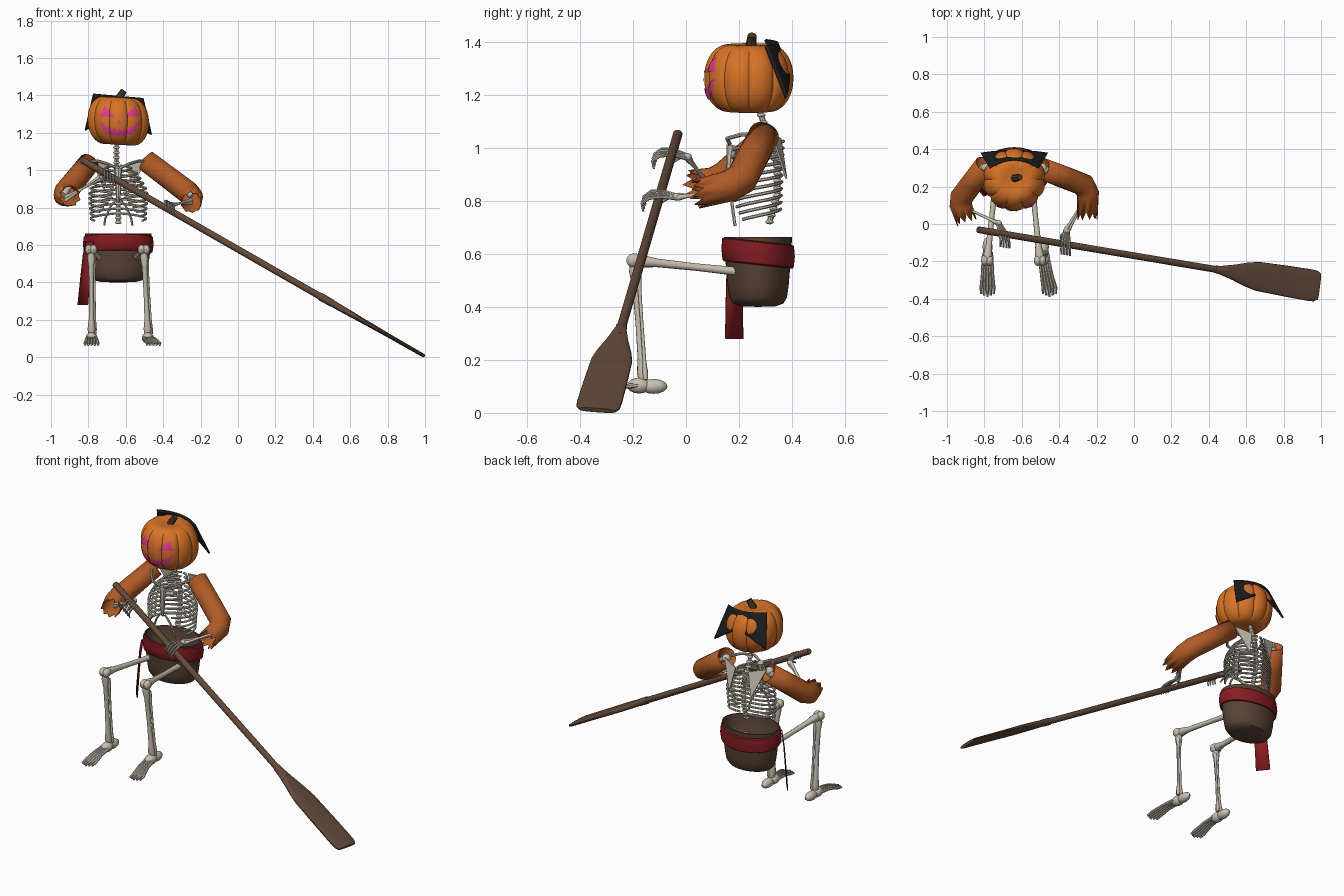
import bpy, bmesh, math, random
from mathutils import Vector as V, Matrix
from mathutils.bvhtree import BVHTree

if "Cube" in bpy.data.objects:
    bpy.data.objects.remove(bpy.data.objects["Cube"])
random.seed(4)
PI = math.pi

def mat(name, c):
    m = bpy.data.materials.new(name)
    m.diffuse_color = (*c, 1)
    m.use_nodes = True
    m.node_tree.nodes["Principled BSDF"].inputs["Base Color"].default_value = m.diffuse_color
    return m

BONE = mat("bone", (0.58, 0.53, 0.44))
ORANGE = mat("pumpkin orange", (0.68, 0.17, 0.02))
SLEEVE = mat("rust cloth", (0.44, 0.105, 0.02))
WOOD = mat("oar wood", (0.125, 0.068, 0.042))
BROWN = mat("brown cloth", (0.10, 0.056, 0.036))
RED = mat("red sash", (0.24, 0.012, 0.016))
BLACK = mat("black cloth", (0.012, 0.012, 0.013))
PINK = mat("pink glow", (0.75, 0.045, 0.26))
STEM = mat("stem brown", (0.075, 0.042, 0.022))
CX = -0.64  # body centre line

def finish(bm, name, m, thick=0):
    bmesh.ops.remove_doubles(bm, verts=bm.verts, dist=1e-5)
    bmesh.ops.recalc_face_normals(bm, faces=bm.faces)
    me = bpy.data.meshes.new(name)
    bm.to_mesh(me)
    bm.free()
    me.materials.append(m)
    ob = bpy.data.objects.new(name, me)
    bpy.context.collection.objects.link(ob)
    if thick:
        s = ob.modifiers.new("thickness", 'SOLIDIFY')
        s.thickness = thick
    return ob

def grid(bm, f, nu, nv, closed=True, caps=False):
    """Surface from f(i, j): nu points around, nv rows along."""
    rows = [[bm.verts.new(f(i, j)) for i in range(nu)] for j in range(nv)]
    for a, b in zip(rows, rows[1:]):
        for i in range(nu if closed else nu - 1):
            k = (i + 1) % nu
            bm.faces.new((a[i], a[k], b[k], b[i]))
    if caps:
        bm.faces.new(rows[0])
        bm.faces.new(rows[-1])

def tube(bm, pts, radii, n=8, caps=True, jag=0):
    pts = [V(p) for p in pts]
    L = len(pts)
    if not isinstance(radii, (list, tuple)):
        radii = [radii] * L
    frames, a = [], None
    for k in range(L):
        t = V((0, 0, 0))
        if k: t += (pts[k] - pts[k - 1]).normalized()
        if k < L - 1: t += (pts[k + 1] - pts[k]).normalized()
        t.normalize()
        a = t.orthogonal() if a is None else a - t * a.dot(t)
        a.normalize()
        frames.append((t, a.copy(), t.cross(a)))
    def f(i, j):
        t, u, w = frames[j]
        ang = 2 * PI * i / n
        p = pts[j] + (u * math.cos(ang) + w * math.sin(ang)) * radii[j]
        if jag and j == L - 1:
            p += t * jag * ((1 if i % 2 else -1) + random.uniform(-.4, .4))
        return p
    grid(bm, f, n, L, True, caps)

def ball(bm, c, s):
    bmesh.ops.create_uvsphere(bm, u_segments=12, v_segments=8, radius=1,
        matrix=Matrix.Translation(c) @ Matrix.Diagonal((*s, 1)))

def long_bone(bm, a, b, r, n=10):
    a, b = V(a), V(b)
    tube(bm, [a.lerp(b, t) for t in (0, .06, .18, .5, .82, .94, 1)],
         [r * k for k in (1.2, 1.5, 1, .85, 1, 1.5, 1.2)], n)

# pumpkin head, lobed and slightly tilted
def pumpkin(i, j, nu=120, nv=32):
    az, ph = 2 * PI * i / nu, PI * j / (nv - 1)
    s, c = math.sin(ph), math.cos(ph)
    r = s ** .8 * (.93 + .07 * abs(math.sin(5 * az)) ** .6)
    x, y = .168 * r * math.cos(az), .168 * r * math.sin(az)
    z = math.copysign(abs(c) ** .9, c) * .148 * (1 - .2 * math.exp(-(s / .4) ** 2))
    return V((CX + x, .237 + y, 1.263 + z - .06 * x))
bm = bmesh.new()
grid(bm, pumpkin, 120, 32)
bmesh.ops.remove_doubles(bm, verts=bm.verts, dist=1e-5)
skin = BVHTree.FromBMesh(bm)
finish(bm, "pumpkin_head", ORANGE)
bm = bmesh.new()
tube(bm, [(CX, .245, 1.36), (CX + .005, .245, 1.39), (CX + .03, .25, 1.425)], [.026, .02, .017], 8)
finish(bm, "pumpkin_stem", STEM)

# carved face: thin plates laid on the skin, columns are (x, low, high)
def plate(name, cols, side=1):
    N, M = 8 * (len(cols) - 1) + 1, 8
    def f(i, j):
        k = min(i // 8, len(cols) - 2)
        t = i / 8 - k
        x, lo, hi = (p + (q - p) * t for p, q in zip(cols[k], cols[k + 1]))
        x, z = -.633 + side * x, lo + (hi - lo) * j / (M - 1)
        hit = skin.ray_cast(V((x, -1, z)), V((0, 1, 0)))[0]
        return hit + V((0, -.005, 0))
    bm = bmesh.new()
    grid(bm, f, N, M, False)
    finish(bm, name, PINK)
for s, n in ((1, "left"), (-1, "right")):
    plate(n + "_eye", [(.028, 1.284, 1.288), (.082, 1.288, 1.345), (.104, 1.288, 1.292)], s)
    plate(n + "_mouth", [(0, 1.182, 1.222), (.014, 1.182, 1.208), (.028, 1.184, 1.226), (.042, 1.186, 1.212),
                         (.056, 1.19, 1.234), (.07, 1.198, 1.226), (.084, 1.207, 1.248), (.108, 1.255, 1.262)], s)
plate("nose", [(-.012, 1.25, 1.252), (0, 1.25, 1.27), (.012, 1.25, 1.252)])

# black head cloth: tilted sheet at the back, the pumpkin bulges through it
def cloth(i, j):
    u, v = i / 12 - 1, j / 12
    v *= .55 + .45 * abs(u) ** 1.5
    return V((CX + u * (.135 + .045 * v), .348 + .078 * v - .045 * u * u, 1.398 - .195 * v - .012 * u))
bm = bmesh.new()
grid(bm, cloth, 25, 13, False)
finish(bm, "head_cloth", BLACK, .01)

# spine
bm = bmesh.new()
spine = [V((CX - .01, .275, 1.15)), V((CX - .01, .31, 1.04)), V((CX, .345, .93)), V((CX, .345, .82)), V((CX, .315, .72))]
tube(bm, spine, .011, 8)
for k in range(17):
    t = k / 16.01 * 4
    p = spine[int(t)].lerp(spine[int(t) + 1], t % 1)
    ball(bm, p, (.018, .016, .009))
finish(bm, "spine", BONE)

# rib cage
bm = bmesh.new()
for k in range(11):
    t = k / 10
    w = .07 + .085 * min(1, t * 2.2) ** .7 - .02 * max(0, t - .6)
    end = PI * (.94 if k < 6 else .94 - .055 * (k - 5))
    drop = .035 + .03 * t
    for s in (1, -1):
        pts = []
        for q in range(17):
            a = .1 + (end - .1) * q / 16
            pts.append((CX + s * w * math.sin(a), .262 + .096 * math.cos(a) + .01 * (1 - t),
                        1.025 - .255 * t - drop * (a / PI) ** 1.2))
        tube(bm, pts, .0065, 6)
for s in (1, -1):  # cartilage along the lower edge
    tube(bm, [(CX + s * .015, .168, .84), (CX + s * .045, .172, .80), (CX + s * .07, .18, .74), (CX + s * .075, .185, .705)], .006, 6)
finish(bm, "ribs", BONE)
bm = bmesh.new()
tube(bm, [(CX, .175, 1.01), (CX, .168, .96), (CX, .164, .89), (CX, .168, .83)], [.022, .016, .015, .008], 8)
finish(bm, "sternum", BONE)

# shoulder blades and collar bones
bm = bmesh.new()
for s in (1, -1):
    tri = [V((CX + s * x, y, z)) for x, y, z in ((.045, .36, 1.035), (.145, .325, 1.06), (.075, .382, .885))]
    grid(bm, lambda i, j: tri[i] + V((0, -.008 * j, 0)), 3, 2, True, True)
    tube(bm, [(CX + s * .015, .165, 1.015), (CX + s * .06, .155, 1.035), (CX + s * .11, .21, 1.05), (CX + s * .16, .29, 1.05)], .008, 8)
    ball(bm, (CX + s * .15, .3, 1.045), (.025, .025, .025))
finish(bm, "shoulder_bones", BONE)

# oar axis
O0, O1 = V((-.835, -.03, 1.055)), V((.99, -.335, .01))
D = (O1 - O0).normalized()
W = (V((0, 1, 0)) - D * D.y).normalized()
NN = D.cross(W)
bm = bmesh.new()
S = O0.lerp(O1, .72)
tube(bm, [O0, O0 + D * .006, O0.lerp(O1, .7), S], [.015, .018, .018, .019], 14)
tube(bm, [O0.lerp(O1, .695), O0.lerp(O1, .7), O0.lerp(O1, .735)], [.019, .022, .02], 14)
finish(bm, "oar_shaft", WOOD)
BL = [(.705, .02, .018), (.75, .042, .018), (.79, .066, .016), (.82, .078, .014), (.9, .083, .011), (.97, .085, .01), (.99, .083, .01), (1, .07, .009)]
def blade(i, j):
    t, hw, th = BL[j]
    a = 2 * PI * i / 24
    c, s = math.cos(a), math.sin(a)
    return O0.lerp(O1, t) + W * hw * math.copysign(abs(c) ** .7, c) + NN * th * math.copysign(abs(s) ** .7, s)
bm = bmesh.new()
grid(bm, blade, 24, len(BL), True, True)
finish(bm, "oar_blade", WOOD)

# arms: sleeve, forearm bones and gripping hand
arms = {"left": [(-.49, .295, 1.05), (-.245, .2, .865), (-.25, .05, .828), (-.36, -.035, .815), (-.005, 0)],
        "right": [(-.795, .315, 1.04), (-.935, .125, .868), (-.9, .03, .862), (-.725, .005, .965), (.035, .01)]}
for side, (sh, el, cuff, wr, (dx, dz)) in arms.items():
    sh, el, cuff, wr = V(sh), V(el), V(cuff), V(wr)
    bm = bmesh.new()
    tube(bm, [sh, sh.lerp(el, .5), sh.lerp(el, .9), el.lerp(cuff, .25), cuff], [.058, .06, .062, .06, .056], 18, False, .02)
    finish(bm, side + "_sleeve", SLEEVE, .005)
    bm = bmesh.new()
    long_bone(bm, sh, el, .014)
    e = el.lerp(cuff, .3) - V((0, 0, .02))
    for o in (.009, -.009):
        long_bone(bm, e + V((0, 0, o)), wr + D * o, .0075)
    ball(bm, wr, (.019, .017, .015))
    for k in range(4):
        o = D * (k - 1.5) * .018 + V((dx, 0, dz))
        tube(bm, [wr + D * (k - 1.5) * .008, wr + o * .8 + V((0, -.055, .01)), wr + o + V((0, -.1, .008)),
                  wr + o + V((0, -.128, -.012)), wr + o + V((0, -.122, -.042))], [.007, .007, .0065, .006, .004], 7)
    tube(bm, [wr, wr - D * .03 + V((dx, -.03, -.015)), wr - D * .025 + V((dx, -.075, -.04))], [.007, .007, .005], 7)
    finish(bm, side + "_arm_bones", BONE)

# seat-shaped breeches, hollow on top
PY = .272
pot = [(.02, .40), (.5, .402), (.74, .412), (.85, .435), (.9, .48), (.96, .57), (1, .663), (.96, .663), (.9, .55), (.7, .5), (.02, .49)]
bm = bmesh.new()
grid(bm, lambda i, j: V((CX + .178 * pot[j][0] * math.cos(i * PI / 24), PY + .128 * pot[j][0] * math.sin(i * PI / 24), pot[j][1])),
     48, len(pot), True, True)
finish(bm, "breeches", BROWN)

# red sash and hanging tail
band = [(.96, -.045), (1.0, -.04), (1.035, 0), (1.01, .04), (.96, .045)]
def sash(i, j):
    a, (k, z) = i * PI / 24, band[j]
    y = .134 * k * math.sin(a)
    return V((CX + .183 * k * math.cos(a), PY + y, .603 + z - .11 * y))
bm = bmesh.new()
grid(bm, sash, 48, 5)
finish(bm, "sash", RED, .004)
bm = bmesh.new()
tail = [(-.795, .62, .8), (-.808, .55, .9), (-.818, .44, 1), (-.832, .28, 1.1)]
grid(bm, lambda i, j: V((tail[j][0] - .024 * (i - 1) * tail[j][2], .18 + .03 * (i - 1) * tail[j][2], tail[j][1])), 3, 4, False)
finish(bm, "sash_tail", RED, .006)

# legs and feet
for side, hip, knee, ank, out in (("left", -.55, -.503, -.482, .03), ("right", -.735, -.785, -.783, 0)):
    bm = bmesh.new()
    K, A = V((knee, -.195, .575)), V((ank, -.162, .125))
    long_bone(bm, (hip, .27, .525), K, .0165)
    ball(bm, (hip, .27, .525), (.03, .03, .03))
    for o in (-.012, .012):
        ball(bm, K + V((o, 0, 0)), (.021, .03, .027))
    long_bone(bm, K - V((0, 0, .015)), A, .0145)
    long_bone(bm, K + V((.016, .015, -.04)), A + V((.018, .01, 0)), .007)
    ball(bm, A + V((0, .04, -.025)), (.027, .052, .028))
    ball(bm, A + V((0, -.015, -.022)), (.032, .045, .03))
    for k in range(5):
        q = k - 2
        x = ank + q * .011
        tip = ank + out + q * .017
        L = -.39 + .008 * abs(q)
        tube(bm, [(x, -.18, .105), ((x + tip) / 2, -.27, .095), (tip, -.34, .075), (tip, L, .066)],
             [.01, .008, .009, .006], 7)
    finish(bm, side + "_leg_bones", BONE)

bpy.ops.object.select_all(action='SELECT')
bpy.context.view_layer.objects.active = bpy.data.objects["pumpkin_head"]
bpy.ops.object.shade_smooth_by_angle(angle=math.radians(40))
